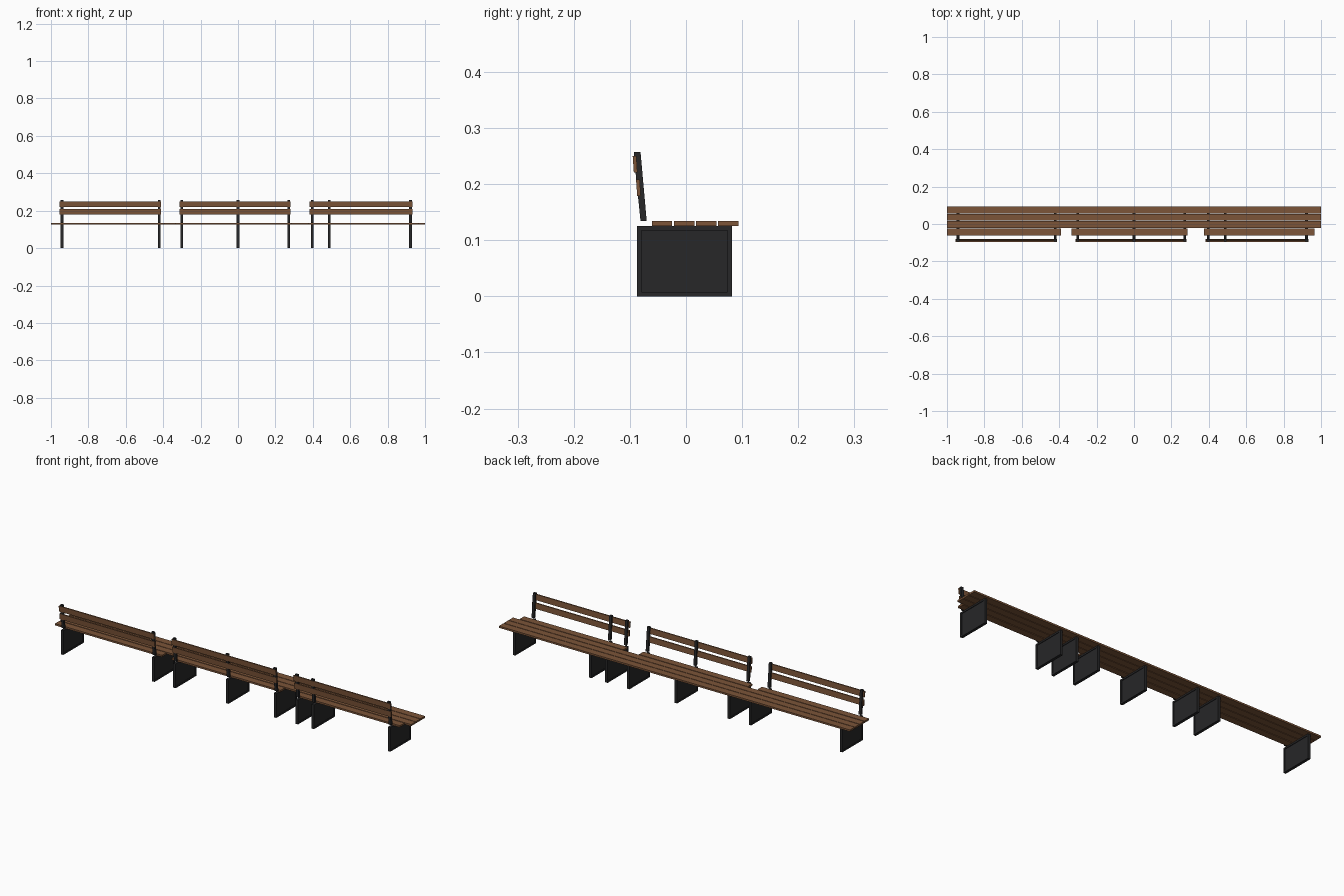
import bpy, bmesh
from mathutils import Vector

if "Cube" in bpy.data.objects:
    bpy.data.objects.remove(bpy.data.objects["Cube"])


def material(name, colour):
    m = bpy.data.materials.new(name)
    m.diffuse_color = (*colour, 1)
    m.use_nodes = True
    m.node_tree.nodes["Principled BSDF"].inputs["Base Color"].default_value = m.diffuse_color
    return m


WOOD = material("brown_wood", (0.20, 0.09, 0.04))
METAL = material("dark_metal", (0.02, 0.02, 0.021))


def extrude_profile(name, pts, x0, x1, mat):
    """Extrude a closed (y, z) profile along x."""
    bm = bmesh.new()
    face = bm.faces.new([bm.verts.new((x0, y, z)) for y, z in pts])
    new = bmesh.ops.extrude_face_region(bm, geom=[face])["geom"]
    bmesh.ops.translate(bm, vec=Vector((x1 - x0, 0, 0)),
                        verts=[v for v in new if isinstance(v, bmesh.types.BMVert)])
    bmesh.ops.recalc_face_normals(bm, faces=bm.faces[:])
    me = bpy.data.meshes.new(name)
    bm.to_mesh(me)
    bm.free()
    me.materials.append(mat)
    ob = bpy.data.objects.new(name, me)
    bpy.context.collection.objects.link(ob)
    return ob


def box(name, x0, x1, y0, y1, z0, z1, mat):
    return extrude_profile(name, [(y0, z0), (y1, z0), (y1, z1), (y0, z1)], x0, x1, mat)


SEAT_Z = (0.125, 0.134)

# Long seat slats
for y0, y1 in [(-0.021, 0.015), (0.018, 0.054), (0.057, 0.094)]:
    box("seat_slat", -1, 1, y0, y1, *SEAT_Z, WOOD)

# Short seat slats, one beside each backrest
for x0, x1 in [(-1, -0.39), (-0.335, 0.285), (0.375, 0.965)]:
    box("short_seat_slat", x0, x1, -0.061, -0.025, *SEAT_Z, WOOD)

# Leaning backrest slats
for x0, x1 in [(-0.955, -0.413), (-0.313, 0.281), (0.381, 0.934)]:
    for y, z0, z1 in [(-0.0915, 0.221, 0.250), (-0.0855, 0.179, 0.208)]:
        extrude_profile("back_slat", [(y - 0.0015, z0), (y + 0.005, z0),
                                      (y + 0.003, z1), (y - 0.0035, z1)], x0, x1, WOOD)

# Framed leg panels with a leaning post above each
Y0, Y1, RIM, H = -0.087, 0.082, 0.008, 0.125
for x in [-0.941, -0.422, -0.301, 0.0, 0.272, 0.396, 0.487, 0.922]:
    a, b = x - 0.007, x + 0.007
    box("leg_frame_bottom", a, b, Y0, Y1, 0, RIM, METAL)
    box("leg_frame_top", a, b, Y0, Y1, H - RIM, H, METAL)
    box("leg_frame_rear", a, b, Y0, Y0 + RIM, RIM, H - RIM, METAL)
    box("leg_frame_front", a, b, Y1 - RIM, Y1, RIM, H - RIM, METAL)
    box("leg_panel", x - 0.004, x + 0.004, Y0 + RIM, Y1 - RIM, RIM, H - RIM, METAL)
    extrude_profile("back_post", [(-0.081, 0.134), (-0.070, 0.134), (-0.081, 0.257),
                                  (-0.093, 0.257), (-0.093, 0.251)], a, b, METAL)
